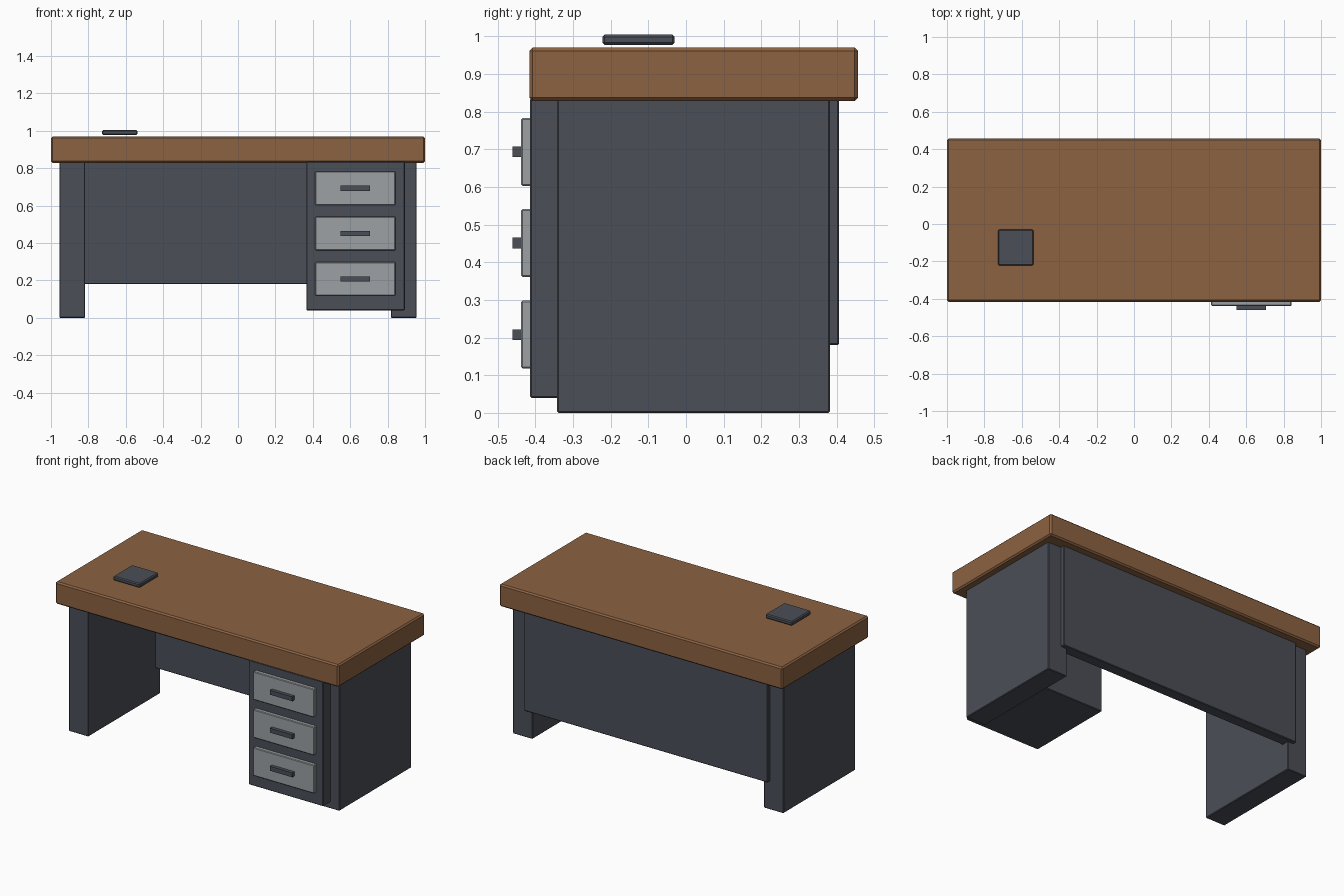
import bpy

if "Cube" in bpy.data.objects:
    bpy.data.objects.remove(bpy.data.objects["Cube"])


def material(name, rgb):
    m = bpy.data.materials.new(name)
    m.diffuse_color = (*rgb, 1)
    m.use_nodes = True
    m.node_tree.nodes["Principled BSDF"].inputs["Base Color"].default_value = m.diffuse_color
    return m


WOOD = material("brown wood", (0.26, 0.122, 0.054))
DARK = material("dark grey metal", (0.069, 0.077, 0.096))
LIGHT = material("light grey", (0.335, 0.358, 0.37))


def box(name, x, y, z, mat, bevel=0.004):
    """Bevelled box from (min, max) ranges on each axis."""
    bpy.ops.mesh.primitive_cube_add(size=1)
    ob = bpy.context.object
    ob.name = name
    for v in ob.data.vertices:
        for i, (lo, hi) in enumerate((x, y, z)):
            v.co[i] = lo if v.co[i] < 0 else hi
    ob.data.materials.append(mat)
    if bevel:
        mod = ob.modifiers.new("edge chamfer", "BEVEL")
        mod.width = bevel
        mod.segments = 1
    return ob


# Desk top
box("desk_top", (-1, 1), (-0.416, 0.457), (0.828, 0.97), WOOD, 0.009)

# Slab legs on both ends
box("left_leg", (-0.955, -0.817), (-0.342, 0.382), (0, 0.835), DARK)
box("right_leg", (0.817, 0.955), (-0.342, 0.382), (0, 0.835), DARK)

# Rear modesty panel
box("back_panel", (-0.86, 0.86), (0.335, 0.406), (0.18, 0.835), DARK)

# Drawer pedestal
box("drawer_cabinet", (0.365, 0.892), (-0.414, 0.152), (0.04, 0.835), DARK)

# Three drawer fronts with bar handles
for i, z in enumerate((0.693, 0.451, 0.208)):
    box(f"drawer_front_{i + 1}", (0.413, 0.842), (-0.438, -0.405),
        (z - 0.09, z + 0.09), LIGHT)
    box(f"drawer_handle_{i + 1}", (0.547, 0.705), (-0.46, -0.43),
        (z - 0.014, z + 0.014), DARK, 0)

# Small flat box lying on the desk
box("desk_pad", (-0.727, -0.538), (-0.222, -0.03), (0.977, 1.004), DARK, 0.006)
